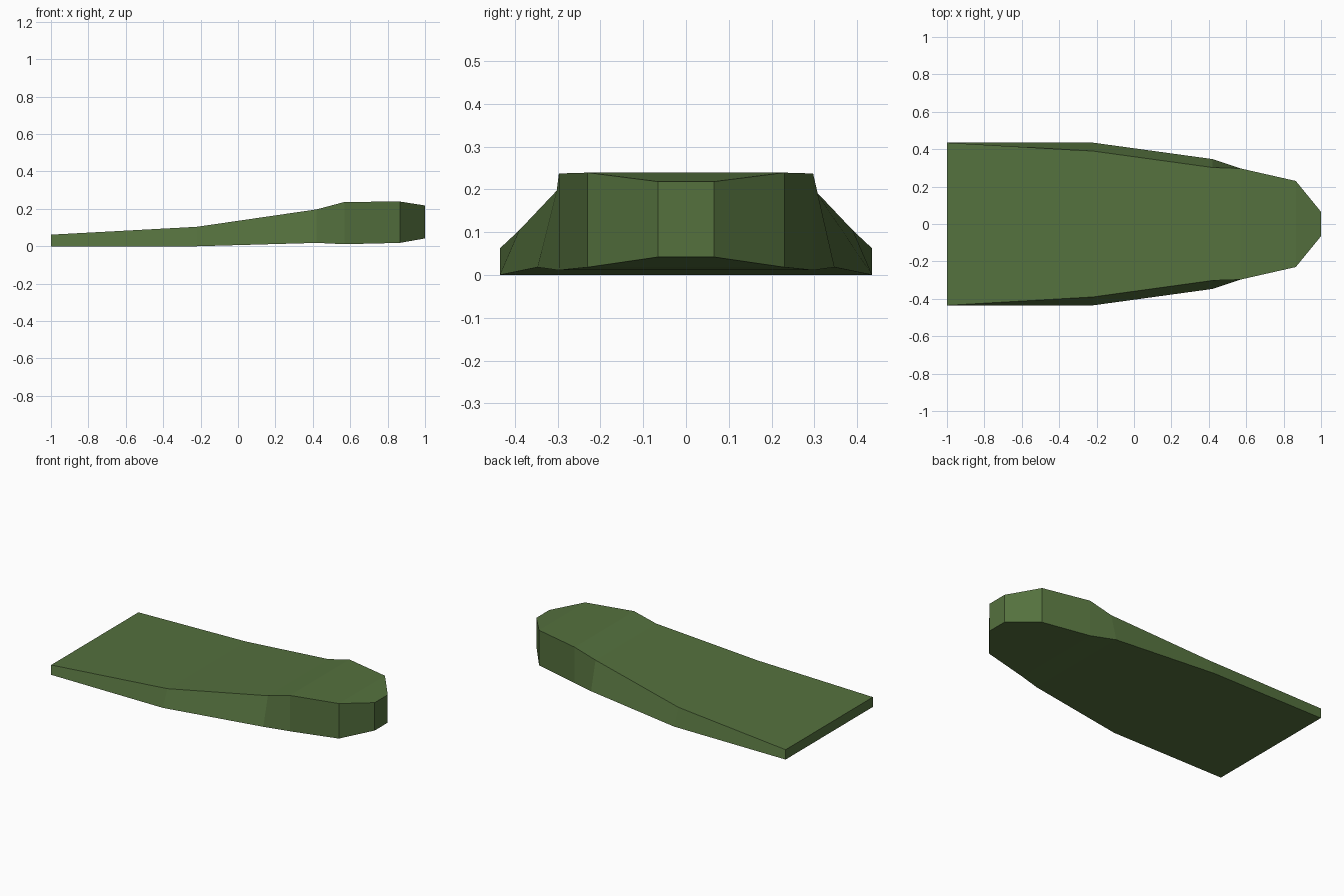
import bpy, bmesh

if "Cube" in bpy.data.objects:
    bpy.data.objects.remove(bpy.data.objects["Cube"])

# Green body material
green = bpy.data.materials.new("olive green")
green.diffuse_color = (0.09, 0.165, 0.048, 1)
green.use_nodes = True
green.node_tree.nodes["Principled BSDF"].inputs["Base Color"].default_value = green.diffuse_color

# Cross-sections along x: x, bottom half width, top half width, bottom z, top z
sections = [
    (-1.0, 0.435, 0.435, 0.0, 0.062),
    (-0.22, 0.435, 0.39, 0.0, 0.104),
    (0.42, 0.347, 0.302, 0.018, 0.197),
    (0.57, 0.297, 0.297, 0.011, 0.237),
    (0.865, 0.23, 0.23, 0.018, 0.239),
    (1.0, 0.065, 0.065, 0.042, 0.218),
]

# Loft the sections into a closed wedge
bm = bmesh.new()
rings = [[bm.verts.new(p) for p in ((x, -b, z0), (x, b, z0), (x, t, z1), (x, -t, z1))]
         for x, b, t, z0, z1 in sections]
for r, s in zip(rings, rings[1:]):
    for i in range(4):
        j = (i + 1) % 4
        bm.faces.new((r[i], r[j], s[j], s[i]))
bm.faces.new(rings[0])
bm.faces.new(rings[-1])
bmesh.ops.recalc_face_normals(bm, faces=bm.faces)

mesh = bpy.data.meshes.new("tapered_body")
bm.to_mesh(mesh)
bm.free()
mesh.materials.append(green)
body = bpy.data.objects.new("tapered_body", mesh)
bpy.context.collection.objects.link(body)
